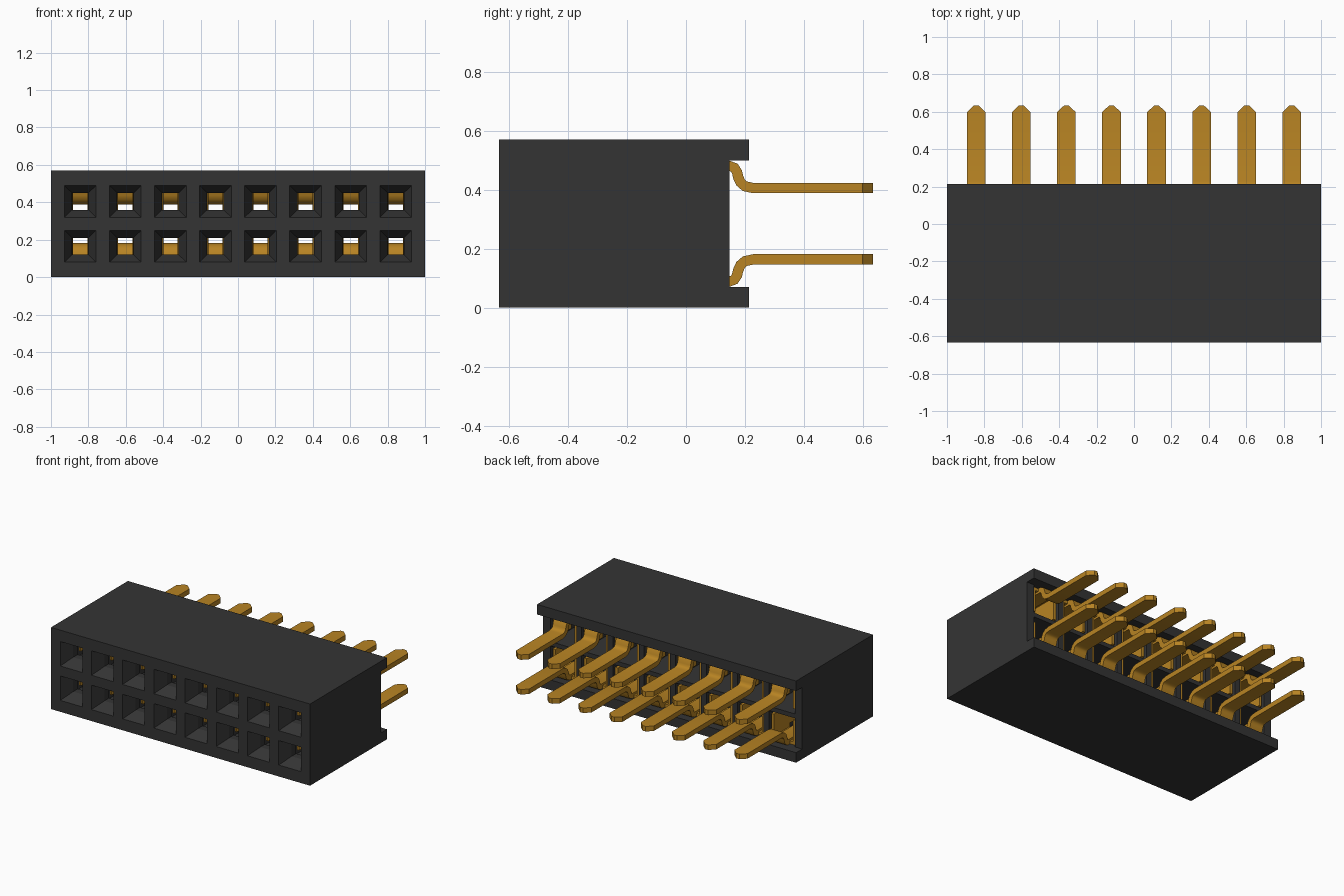
import bpy
import bmesh
from mathutils import Vector

cube = bpy.data.objects.get("Cube")
if cube:
    bpy.data.objects.remove(cube, do_unlink=True)

COLS, PITCH = 8, 0.241
MID = 0.285            # mirror height between the two rows
ROW = 0.12             # row offset from the mirror height


def material(name, rgb):
    m = bpy.data.materials.new(name)
    m.use_nodes = True
    m.diffuse_color = (*rgb, 1)
    m.node_tree.nodes["Principled BSDF"].inputs["Base Color"].default_value = (*rgb, 1)
    return m


def finish(bm, name, mat):
    bmesh.ops.recalc_face_normals(bm, faces=bm.faces)
    mesh = bpy.data.meshes.new(name)
    bm.to_mesh(mesh)
    bm.free()
    ob = bpy.data.objects.new(name, mesh)
    bpy.context.collection.objects.link(ob)
    mesh.materials.append(mat)
    return ob


def skin(bm, rings):
    """Join a row of four-cornered rings into a closed solid."""
    vs = [[bm.verts.new(p) for p in r] for r in rings]
    for a, b in zip(vs, vs[1:]):
        for i in range(4):
            j = (i + 1) % 4
            bm.faces.new((a[i], a[j], b[j], b[i]))
    bm.faces.new(vs[0])
    bm.faces.new(vs[-1][::-1])


def ribbon(bm, path, widths, thick, place):
    """Bend a flat strip along a 2D path; place(u, v, w) maps it to space."""
    pts = [Vector(p) for p in path]
    rings = []
    for i, p in enumerate(pts):
        d = (pts[min(i + 1, len(pts) - 1)] - pts[max(i - 1, 0)]).normalized()
        n = Vector((-d.y, d.x)) * thick / 2
        a, b, w = p + n, p - n, widths[i]
        rings.append([place(a.x, a.y, -w), place(a.x, a.y, w),
                      place(b.x, b.y, w), place(b.x, b.y, -w)])
    skin(bm, rings)


black = material("black plastic", (0.034, 0.034, 0.034))
gold = material("gold metal", (0.48, 0.23, 0.017))
slots = [((c - (COLS - 1) / 2) * PITCH, s) for c in range(COLS) for s in (1, -1)]

# Housing: C-shaped profile with two rear lips, extruded across
profile = [(-0.634, 0), (0.214, 0), (0.214, 0.07), (0.147, 0.07),
           (0.147, 0.5), (0.214, 0.5), (0.214, 0.57), (-0.634, 0.57)]
bm = bmesh.new()
face = bm.faces.new([bm.verts.new((-1, y, z)) for y, z in profile])
ext = bmesh.ops.extrude_face_region(bm, geom=[face])
bmesh.ops.translate(bm, vec=(2, 0, 0),
                    verts=[v for v in ext["geom"] if isinstance(v, bmesh.types.BMVert)])
housing = finish(bm, "housing", black)

# Sockets: funnel mouth, square neck, then a wide chamber open to the rear
bm = bmesh.new()
for x, s in slots:
    rings = []
    for y, hx, low, high in [(-0.644, 0.09, -0.09, 0.09), (-0.55, 0.044, -0.045, 0.045),
                             (-0.5, 0.044, -0.045, 0.045), (-0.5, 0.1, -0.105, 0.095),
                             (0.18, 0.1, -0.105, 0.095)]:
        za, zb = MID + s * (ROW + low), MID + s * (ROW + high)
        rings.append([(x - hx, y, za), (x + hx, y, za), (x + hx, y, zb), (x - hx, y, zb)])
    skin(bm, rings)
cutter = finish(bm, "socket_cutter", black)
cut = housing.modifiers.new("sockets", "BOOLEAN")
cut.operation, cut.solver, cut.object = "DIFFERENCE", "EXACT", cutter
bpy.context.view_layer.update()
graph = bpy.context.evaluated_depsgraph_get()
cut_mesh = bpy.data.meshes.new_from_object(housing.evaluated_get(graph))
housing.modifiers.clear()
housing.data = cut_mesh
bpy.data.objects.remove(cutter, do_unlink=True)

# Contacts: S-bent tail, side wings and two converging spring arms
tail = [(-0.05, 0.196), (0.148, 0.196), (0.164, 0.19), (0.173, 0.175), (0.177, 0.158),
        (0.185, 0.14), (0.2, 0.127), (0.228, 0.121), (0.598, 0.121), (0.634, 0.121)]
tail_w = [0.05] * 9 + [0.012]
arm = [(0.13, 0.082), (0.0, 0.082), (-0.08, 0.075), (-0.33, 0.048),
       (-0.37, 0.046), (-0.4, 0.05), (-0.45, 0.065)]
for x, s in slots:
    bm = bmesh.new()
    ribbon(bm, tail, tail_w, 0.035, lambda u, v, w: (x + w, u, MID + s * v))
    # base plate against the outer chamber wall
    ribbon(bm, [(-0.05, 0.203), (0.13, 0.203)], [0.09] * 2, 0.02,
           lambda u, v, w: (x + w, u, MID + s * v))
    for side in (1, -1):
        ribbon(bm, [(-0.05, 0.084), (0.13, 0.084)], [0.085] * 2, 0.02,
               lambda u, v, w: (x + side * v, u, MID + s * (0.125 + w)))
        ribbon(bm, arm, [0.045] * len(arm), 0.016,
               lambda u, v, w: (x + side * v, u, MID + s * (ROW + w)))
    contact = finish(bm, ("upper" if s > 0 else "lower") + "_contact", gold)
    bpy.ops.object.select_all(action="DESELECT")
    contact.select_set(True)
    bpy.context.view_layer.objects.active = contact
    bpy.ops.object.shade_smooth_by_angle(angle=0.6)
